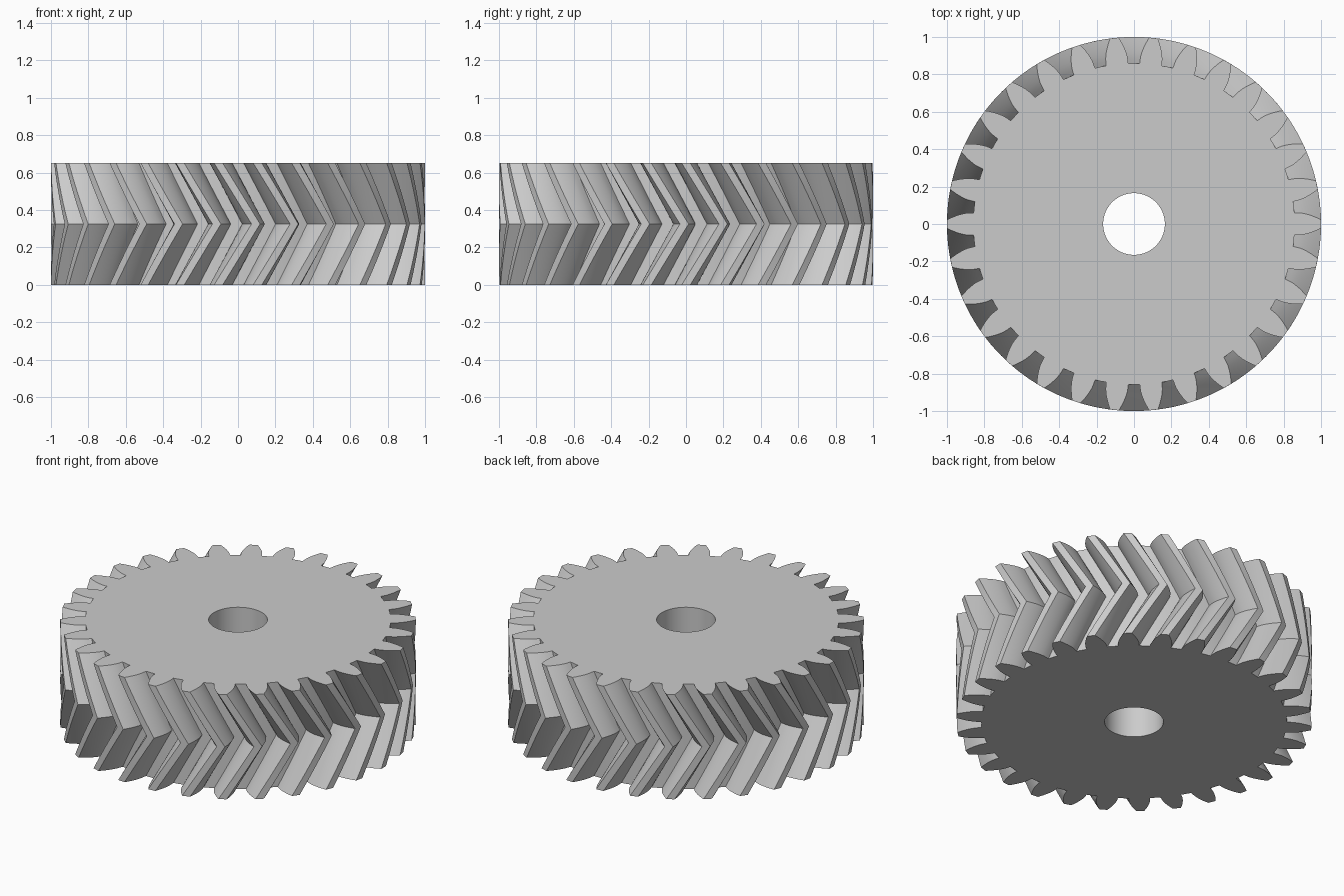
import bpy
import bmesh
import math

default_cube = bpy.data.objects.get("Cube")
if default_cube:
    bpy.data.objects.remove(default_cube, do_unlink=True)

# Gear dimensions: a double helical spur gear with involute teeth
TEETH = 30
OUTER = 1.0
MODULE = 2 * OUTER / (TEETH + 2)
PITCH = MODULE * TEETH / 2
ROOT = PITCH - 1.25 * MODULE
BASE = PITCH * math.cos(math.radians(20))
BORE = 0.165
HEIGHT = 0.65
TWIST = HEIGHT / 2 * math.tan(math.radians(30)) / PITCH
FLANK_STEPS = 7
HALF_LAYERS = 8


def involute(radius):
    a = math.acos(min(1.0, BASE / radius))
    return math.tan(a) - a


def half_angle(radius):
    """Half the angular width of a tooth at the given radius."""
    return math.pi / (2 * TEETH) + involute(PITCH) - involute(radius)


def gear_profile():
    """Polar outline (radius, angle) of all the teeth, counterclockwise."""
    flank = [(ROOT, half_angle(BASE) + 0.002)]
    for i in range(FLANK_STEPS + 1):
        r = BASE + (OUTER - BASE) * i / FLANK_STEPS
        flank.append((r, half_angle(r)))
    step = 2 * math.pi / TEETH
    tooth = [(r, -a) for r, a in flank]
    tooth += [(r, a) for r, a in reversed(flank)]
    tooth.append((ROOT, step / 2))
    return [(r, a + k * step) for k in range(TEETH) for r, a in tooth]


def add_ring(bm, polar, z, turn=0.0):
    return [bm.verts.new((r * math.cos(a + turn), r * math.sin(a + turn), z))
            for r, a in polar]


# Rings run from the bore, out and up the twisted teeth, and back to the bore
bm = bmesh.new()
outline = gear_profile()
bore = [(BORE, a) for r, a in outline]
rings = [add_ring(bm, bore, 0)]
for i in range(2 * HALF_LAYERS + 1):
    t = i / HALF_LAYERS
    rings.append(add_ring(bm, outline, HEIGHT / 2 * t, TWIST * (1 - abs(t - 1))))
rings.append(add_ring(bm, bore, HEIGHT))

# Skin neighbouring rings: bottom face, tooth flanks, top face, bore wall
count = len(outline)
for k, ring in enumerate(rings):
    above = rings[(k + 1) % len(rings)]
    for i in range(count):
        j = (i + 1) % count
        bm.faces.new((ring[i], ring[j], above[j], above[i]))
bmesh.ops.recalc_face_normals(bm, faces=bm.faces)

mesh = bpy.data.meshes.new("herringbone_gear")
bm.to_mesh(mesh)
bm.free()
gear = bpy.data.objects.new("herringbone_gear", mesh)
bpy.context.collection.objects.link(gear)

# Plain grey metal
grey = bpy.data.materials.new("light_grey")
grey.use_nodes = True
colour = (0.6, 0.6, 0.6, 1.0)
grey.diffuse_color = colour
grey.node_tree.nodes["Principled BSDF"].inputs["Base Color"].default_value = colour
mesh.materials.append(grey)

bpy.ops.object.select_all(action="DESELECT")
gear.select_set(True)
bpy.context.view_layer.objects.active = gear
bpy.ops.object.shade_smooth_by_angle(angle=math.radians(30))
